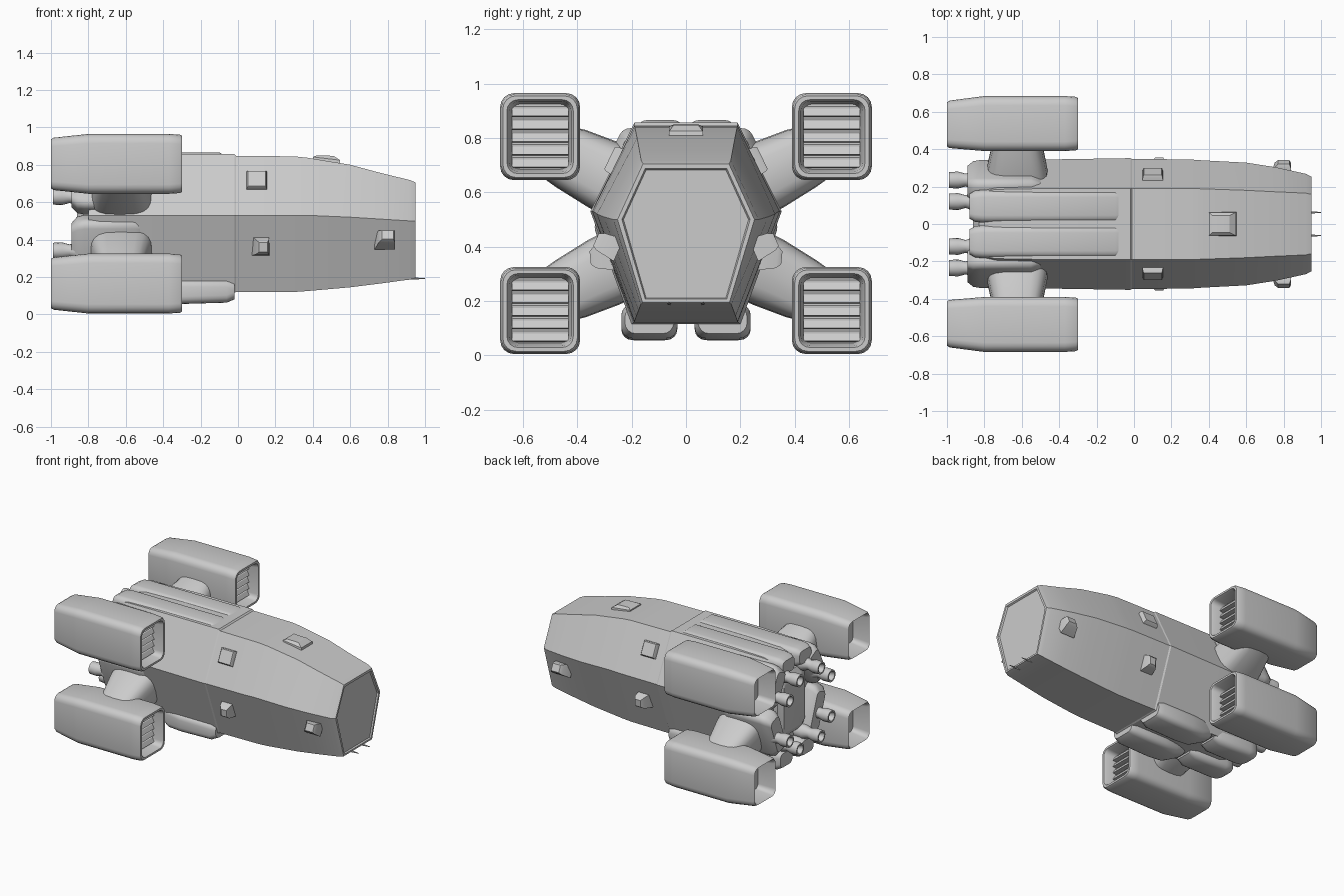
import bpy, bmesh, math
from mathutils import Vector

MID = 0.485  # height of the engine symmetry plane


def loft(name, rings, angle=30):
    """Skin a list of equal-length point rings and cap both ends."""
    bm = bmesh.new()
    vr = [[bm.verts.new(p) for p in ring] for ring in rings]
    n = len(rings[0])
    for a, b in zip(vr, vr[1:]):
        for i in range(n):
            j = (i + 1) % n
            bm.faces.new((a[i], a[j], b[j], b[i]))
    bm.faces.new(vr[0])
    bm.faces.new(vr[-1])
    bmesh.ops.recalc_face_normals(bm, faces=bm.faces)
    me = bpy.data.meshes.new(name)
    bm.to_mesh(me)
    bm.free()
    ob = bpy.data.objects.new(name, me)
    bpy.context.collection.objects.link(ob)
    bpy.ops.object.select_all(action='DESELECT')
    ob.select_set(True)
    bpy.context.view_layer.objects.active = ob
    bpy.ops.object.shade_smooth_by_angle(angle=math.radians(angle))
    return ob


def rrect(x, cy, cz, hy, hz, r, rot=0.0, n=4):
    """Rounded rectangle in the plane of constant x."""
    pts = []
    for k, (sy, sz) in enumerate(((1, 1), (-1, 1), (-1, -1), (1, -1))):
        for i in range(n + 1):
            a = (k + i / n) * math.pi / 2
            u = sy * (hy - r) + r * math.cos(a)
            v = sz * (hz - r) + r * math.sin(a)
            pts.append((x, cy + u * math.cos(rot) - v * math.sin(rot),
                        cz + u * math.sin(rot) + v * math.cos(rot)))
    return pts


def circle(x, cy, cz, r, n=16):
    return [(x, cy + r * math.cos(i * math.tau / n), cz + r * math.sin(i * math.tau / n))
            for i in range(n)]


def hexa(x, top, bot, wide, flat_t, flat_b, zw):
    return [(x, flat_t, top), (x, wide, zw), (x, flat_b, bot),
            (x, -flat_b, bot), (x, -wide, zw), (x, -flat_t, top)]


def bump(name, base, normal, hx, hv, height, taper=0.7, slide=0.0):
    """Tapered block standing on a hull face."""
    b, nrm = Vector(base), Vector(normal).normalized()
    ux = Vector((1, 0, 0))
    v = nrm.cross(ux).normalized()
    rings = []
    for h, s, d in ((-0.03, 1, 0), (height * 0.7, (1 + taper) / 2, slide * 0.7),
                    (height, taper, slide)):
        rings.append([b + nrm * h + ux * (d + a * hx * s) + v * (c * hv * s)
                      for a, c in ((1, 1), (-1, 1), (-1, -1), (1, -1))])
    return loft(name, rings)


# Main hull: six-sided, tapering to a recessed nose panel
loft("hull", [
    hexa(-0.80, 0.84, 0.14, 0.325, 0.175, 0.185, 0.53),
    hexa(-0.74, 0.852, 0.12, 0.338, 0.185, 0.195, 0.53),
    hexa(-0.46, 0.857, 0.115, 0.345, 0.19, 0.20, 0.53),
    hexa(-0.02, 0.857, 0.115, 0.352, 0.19, 0.20, 0.53),
    hexa(-0.01, 0.848, 0.12, 0.348, 0.19, 0.195, 0.53),
    hexa(0.30, 0.845, 0.12, 0.345, 0.19, 0.19, 0.53),
    hexa(0.37, 0.838, 0.125, 0.340, 0.188, 0.19, 0.53),
    hexa(0.60, 0.800, 0.145, 0.328, 0.18, 0.183, 0.52),
    hexa(0.76, 0.757, 0.165, 0.303, 0.172, 0.175, 0.51),
    hexa(0.92, 0.718, 0.187, 0.268, 0.165, 0.167, 0.50),
    hexa(0.95, 0.705, 0.195, 0.252, 0.158, 0.160, 0.50),
    hexa(0.95, 0.688, 0.207, 0.236, 0.150, 0.150, 0.50),
    hexa(0.94, 0.682, 0.212, 0.230, 0.147, 0.147, 0.50)], 20)


# Rear engine block lobes, wrapped round the hull outline
def lobe(name, x0, x1, cy, cz, hy, hz, rot=0.0):
    r = min(hy, hz) * 0.6
    loft(name, [rrect(x0, cy, cz, hy * 0.75, hz * 0.7, r * 0.7, rot),
                rrect(x0 + 0.03, cy, cz, hy * 0.95, hz * 0.95, r, rot),
                rrect(x0 + 0.07, cy, cz, hy, hz, r, rot),
                rrect(x1 - 0.05, cy, cz, hy, hz, r, rot),
                rrect(x1, cy, cz, hy * 0.8, hz * 0.6, r * 0.6, rot)], 40)


loft("engine_core", [rrect(x, 0, MID + 0.01, s, s * 1.5, 0.05)
                     for x, s in ((-0.86, 0.12), (-0.83, 0.15), (-0.75, 0.15))])

for s, side in ((1, "left"), (-1, "right")):
    lobe("top_lobe_" + side, -0.88, -0.05, s * 0.095, 0.80, 0.088, 0.066)
    lobe("upper_side_lobe_" + side, -0.89, -0.5, s * 0.228, 0.685, 0.15, 0.07, s * -1.12)
    lobe("lower_side_lobe_" + side, -0.89, -0.5, s * 0.225, 0.36, 0.17, 0.07, s * 1.228)
    lobe("rear_belly_lobe_" + side, -0.88, -0.52, s * 0.12, 0.145, 0.09, 0.07)
    # Belly pods
    loft("belly_pod_" + side, [rrect(x, s * 0.135, z, hy, hz, 0.04) for x, z, hy, hz in (
        (-0.50, 0.15, 0.06, 0.05), (-0.40, 0.125, 0.09, 0.07), (-0.30, 0.122, 0.103, 0.066),
        (-0.06, 0.125, 0.103, 0.062), (-0.02, 0.13, 0.09, 0.05))], 40)

    # Small hull fittings: thruster fin, side sensor, upper hatch
    bump("nose_fin_" + side, (0.785, s * 0.275, 0.40), (0, s, 0.45), 0.055, 0.045, 0.062, 0.55, 0.015)
    bump("side_sensor_" + side, (0.12, s * 0.295, 0.365), (0, s, -0.1), 0.048, 0.055, 0.058, 0.45, 0.015)
    bump("upper_hatch_" + side, (0.10, s * 0.258, 0.715), (0, s, 0.48), 0.058, 0.055, 0.026, 0.8)
    # Nose antennae
    loft("antenna_" + side, [circle(x, s * 0.062, 0.192, r, 6)
                             for x, r in ((0.90, 0.008), (0.95, 0.006), (1.0, 0.002))])

    for t, level in ((1, "upper"), (-1, "lower")):
        tag = level + "_" + side

        # Strut from the hull to the nacelle
        rings = []
        for a, b, hx in (((0.17, 0.75), (0.29, 0.51), 0.17), ((0.25, 0.785), (0.36, 0.545), 0.16),
                         ((0.37, 0.83), (0.48, 0.62), 0.133), ((0.46, 0.85), (0.55, 0.67), 0.13)):
            ring = []
            for _, u, v in rrect(0, 0, 0, hx, 1, 0.0):
                pass
            for i in range(20):
                ang = i * math.tau / 20
                c, w = math.cos(ang), math.sin(ang)
                u = math.copysign(abs(c) ** 0.6, c) * hx
                f = 0.5 + 0.5 * math.copysign(abs(w) ** 0.6, w)
                y = b[0] + (a[0] - b[0]) * f
                z = b[1] + (a[1] - b[1]) * f
                ring.append((-0.625 + u, s * y, MID + t * (z - MID)))
            rings.append(ring)
        loft("strut_" + tag, rings, 50)

        # Nacelle: one skin from the rear recess round to the front intake
        cy, cz = s * 0.537, MID + t * 0.32
        loft("nacelle_" + tag, [rrect(x, cy - s * d, cz, hy, hz, r) for x, d, hy, hz, r in (
            (-0.88, 0.0, 0.095, 0.105, 0.03), (-0.985, 0.005, 0.110, 0.122, 0.035),
            (-1.0, 0.005, 0.118, 0.132, 0.04), (-0.985, 0.004, 0.127, 0.140, 0.045),
            (-0.80, 0.0, 0.147, 0.160, 0.05), (-0.37, 0.0, 0.147, 0.160, 0.05),
            (-0.31, 0.0, 0.143, 0.156, 0.05), (-0.30, 0.0, 0.137, 0.150, 0.048),
            (-0.30, 0.0, 0.122, 0.136, 0.04), (-0.315, 0.0, 0.114, 0.130, 0.035),
            (-0.39, 0.0, 0.104, 0.120, 0.03))], 35)

        # Intake slats
        for i in range(5):
            z = cz + (i - 2) * 0.047
            prof = [(-0.40, -0.023), (-0.36, -0.018), (-0.375, 0.01), (-0.40, 0.023)]
            loft(f"intake_slat_{tag}_{i}", [[(x, cy + e * 0.104, z + dz) for x, dz in prof]
                                            for e in (-1, 1)])

        # Rear exhaust nozzles
        for k, (ny, nz) in enumerate(((0.235, 0.145), (0.12, 0.245))):
            py, pz = s * ny, MID + t * nz
            loft(f"nozzle_{tag}_{k}", [circle(x, py, pz, r) for x, r in (
                (-0.93, 0.018), (-0.99, 0.032), (-0.99, 0.043), (-0.94, 0.045),
                (-0.90, 0.034), (-0.86, 0.05), (-0.78, 0.05))], 40)

# Dorsal hatch housing
loft("dorsal_hatch", [[(x, y, z) for x, y, z in ring] for ring in (
    [(0.40, -0.065, 0.80), (0.55, -0.065, 0.78), (0.55, 0.065, 0.78), (0.40, 0.065, 0.80)],
    [(0.40, -0.062, 0.842), (0.545, -0.062, 0.825), (0.545, 0.062, 0.825), (0.40, 0.062, 0.842)],
    [(0.42, -0.045, 0.85), (0.51, -0.045, 0.848), (0.51, 0.045, 0.848), (0.42, 0.045, 0.85)])])
